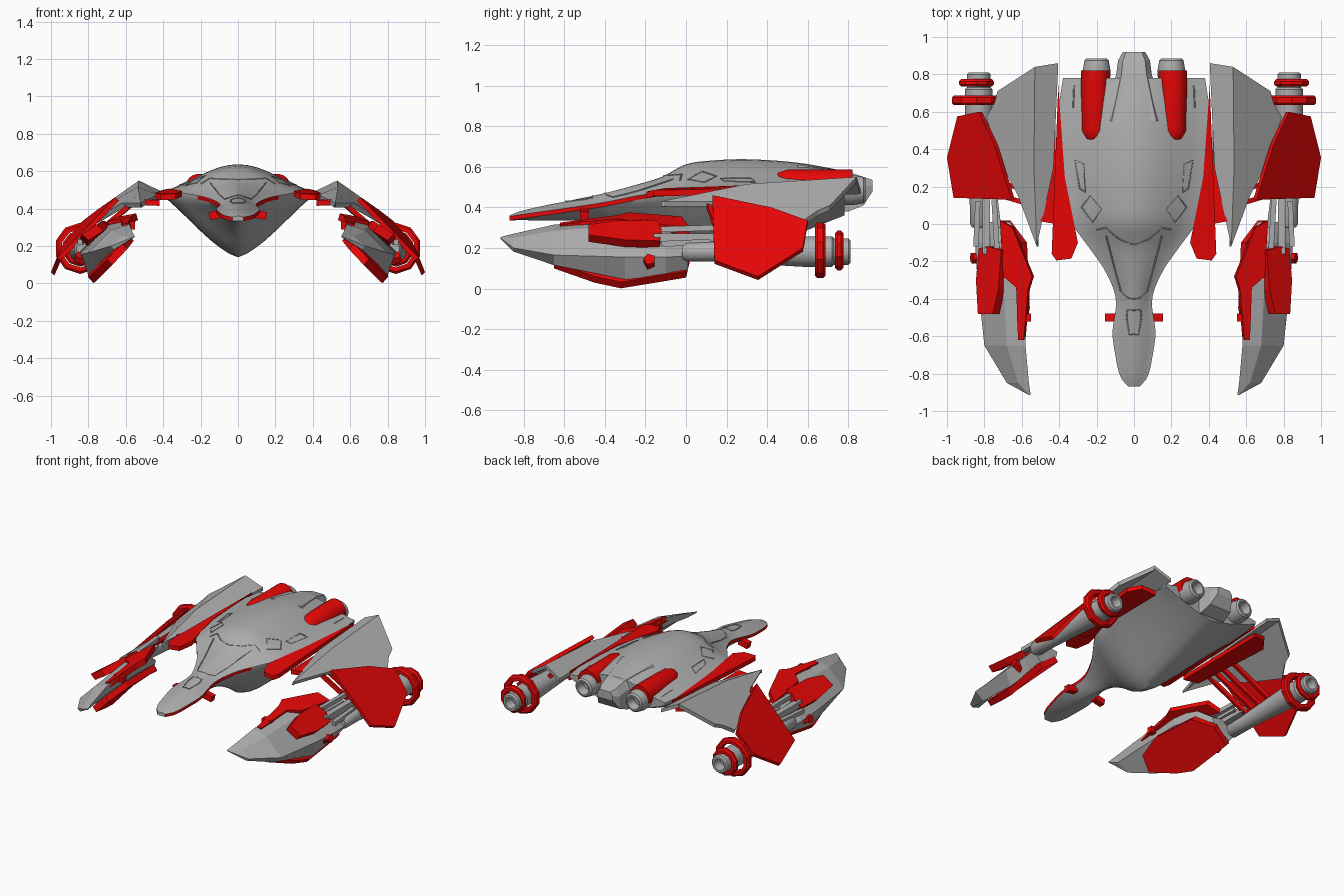
import bpy, bmesh
from math import cos, sin, pi
from mathutils import Vector

if "Cube" in bpy.data.objects:
    bpy.data.objects.remove(bpy.data.objects["Cube"])


def paint(name, rgb):
    m = bpy.data.materials.new(name)
    m.diffuse_color = (*rgb, 1)
    m.use_nodes = True
    m.node_tree.nodes["Principled BSDF"].inputs["Base Color"].default_value = m.diffuse_color
    return m


red = paint("red_paint", (.8, .002, .002))
grey = paint("hull_grey", (.42, .42, .42))


def build(name, verts, faces, mat=grey, mirror=True, smooth=None):
    me = bpy.data.meshes.new(name)
    me.from_pydata([tuple(v) for v in verts], [], faces)
    bm = bmesh.new()
    bm.from_mesh(me)
    bmesh.ops.remove_doubles(bm, verts=bm.verts, dist=1e-5)
    bmesh.ops.recalc_face_normals(bm, faces=bm.faces)
    bm.to_mesh(me)
    bm.free()
    ob = bpy.data.objects.new(name, me)
    bpy.context.collection.objects.link(ob)
    me.materials.append(mat)
    if smooth:
        bpy.ops.object.select_all(action='DESELECT')
        ob.select_set(True)
        bpy.context.view_layer.objects.active = ob
        bpy.ops.object.shade_smooth_by_angle(angle=smooth)
    if mirror:
        ob.modifiers.new("Mirror", 'MIRROR')
    return ob


def loft(name, rings, mat=grey, mirror=True, smooth=None, caps=True):
    n = len(rings[0])
    verts = [p for r in rings for p in r]
    faces = [(i*n + j, i*n + (j+1) % n, (i+1)*n + (j+1) % n, (i+1)*n + j)
             for i in range(len(rings)-1) for j in range(n)]
    if caps:
        faces += [tuple(range(n)), tuple(range(len(verts)-n, len(verts)))]
    return build(name, verts, faces, mat, mirror, smooth)


def plate(name, pts, offset, mat=grey):
    return loft(name, [pts, [Vector(p) + Vector(offset) for p in pts]], mat)


def lathe(name, profile, x, z, n, mat=grey, smooth=0.6, caps=True):
    # revolve (y, radius) points about an axis parallel to y
    rings = [[(x + r*cos(2*pi*(k+.5)/n), y, z + r*sin(2*pi*(k+.5)/n))
              for k in range(n)] for y, r in profile]
    return loft(name, rings, mat, True, smooth, caps)


def beam(name, p, q, r, n=4, mat=grey):
    p, q = Vector(p), Vector(q)
    rot = (q - p).to_track_quat('Z', 'Y')
    ring = [rot @ Vector((r*cos(2*pi*(k+.5)/n), r*sin(2*pi*(k+.5)/n), 0)) for k in range(n)]
    return loft(name, [[p + v for v in ring], [q + v for v in ring]], mat)


# Hull stations: y, half width, top z, edge z, keel z
ST = [(-.87, .03, .36, .345, .335), (-.82, .072, .38, .353, .337),
      (-.70, .10, .408, .37, .335), (-.58, .115, .432, .387, .335), (-.40, .097, .47, .415, .33),
      (-.25, .155, .51, .445, .31), (-.12, .245, .55, .465, .25), (0, .33, .612, .48, .17),
      (.12, .37, .63, .485, .14), (.30, .40, .637, .485, .18),
      (.55, .41, .62, .485, .27), (.78, .38, .58, .485, .36)]


def station(y):
    # cubic interpolation between hull stations
    i = max(k for k in range(len(ST)-1) if y >= ST[k][0] or k == 0)
    a, b = ST[i], ST[i+1]
    p, q = ST[max(i-1, 0)], ST[min(i+2, len(ST)-1)]
    h = b[0] - a[0]
    t = (y - a[0]) / h
    out = []
    for c in range(1, 5):
        m0 = (b[c]-p[c]) / (b[0]-p[0]) * h
        m1 = (q[c]-a[c]) / (q[0]-a[0]) * h
        out.append((2*t**3-3*t*t+1)*a[c] + (t**3-2*t*t+t)*m0
                   + (3*t*t-2*t**3)*b[c] + (t**3-t*t)*m1)
    return out


def top_z(x, y):
    w, zt, ze, zk = station(y)
    t = min(abs(x) / w, 1)
    return ze + .01 + (zt - ze - .01) * max(cos(pi*t/2), 0)**1.5


# Hull: smooth dome above, V keel below, red rim along the nose
S = 8
rings = []
for i in range(45):
    y = -.87 + 1.65*i/44
    w, zt, ze, zk = station(y)
    half = [(w*k/S, zk + (ze-.01-zk)*(k/S)**1.4) for k in range(S+1)]
    half += [(w*k/S, top_z(w*k/S, y)) for k in range(S, -1, -1)]
    full = half + [(-x, z) for x, z in half[-2:0:-1]]
    rings.append([(x, y, z) for x, z in full])
hull = loft("hull", rings, grey, False, 0.7)
hull.data.materials.append(red)
for p in hull.data.polygons:
    c = p.center
    if c.y < -.15 and abs(c.x) > .97*station(c.y)[0]:
        p.material_index = 1

# Tail block between the main engines
loft("tail_block", [[(-w, y, lo), (w, y, lo), (w, y, mid), (w*.7, y, hi), (-w*.7, y, hi), (-w, y, mid)]
     for y, w, lo, mid, hi in [(.55, .17, .36, .55, .61), (.8, .095, .38, .52, .575), (.875, .085, .41, .5, .55),
                               (.92, .06, .48, .51, .535)]], grey, False)

# Panel lines and windows lying on the hull
LINES = {"window_rear": ([(.315, .34), (.27, .32), (.26, .17), (.29, .19)], True),
         "window_front": ([(.235, .15), (.175, .08), (.22, .01), (.28, .09)], True),
         "nose_hatch": ([(0, -.46), (.035, -.46), (.04, -.5), (.025, -.59), (0, -.59)], False),
         "canopy_brow": ([(.2, -.03), (.15, -.02), (.08, -.08), (0, -.11)], False),
         "canopy_frame": ([(.15, -.06), (.10, -.25), (.07, -.36), (.04, -.39), (0, -.40)], False),
         "rear_seam": ([(.32, .74), (.325, .62)], False)}
for name, (pts, cyc) in LINES.items():
    cu = bpy.data.curves.new(name, 'CURVE')
    cu.dimensions = '3D'
    cu.bevel_depth = .004
    cu.bevel_resolution = 0
    cu.materials.append(grey)
    for s in (1, -1):
        sp = cu.splines.new('POLY')
        sp.points.add(len(pts)-1)
        for q, (x, y) in zip(sp.points, pts):
            q.co = (s*x, y, top_z(x, y) + .001, 1)
        sp.use_cyclic_u = cyc
    bpy.context.collection.objects.link(bpy.data.objects.new(name, cu))

# Nose side studs and red shoulder strips
beam("nose_stud", (.08, -.5, .375), (.152, -.5, .36), .03, 4, red)
plate("shoulder_strip", [(.405, .74, .50), (.44, -.16, .485), (.415, -.195, .475), (.335, -.185, .48),
                         (.30, -.10, .495), (.37, .25, .507)], (0, 0, -.03), red)

# Main engines
lathe("engine_cowl", [(.428, .002), (.433, .035), (.455, .062), (.50, .077), (.82, .077)], .207, .51, 20, red)
lathe("engine_nozzle", [(.78, .074), (.82, .076), (.875, .066), (.885, .055), (.885, .045), (.83, .03)],
      .2, .485, 16)

# Wings: inner and outer faces meeting on a ridge
plate("wing_inner", [(.52, -.12, .43), (.535, .3, .515), (.53, .84, .55), (.405, .86, .49), (.43, .3, .475)],
      (0, 0, -.025))
plate("wing_outer", [(.52, -.12, .43), (.535, .3, .515), (.53, .84, .55), (.73, .71, .41), (.745, .65, .385),
                     (.79, .57, .33), (.70, .3, .385), (.62, .15, .43)], (-.01, 0, -.025))
plate("wing_underside", [(.42, .0, .445), (.53, .02, .45), (.58, .62, .46), (.52, .7, .47), (.42, .72, .45)],
      (0, 0, -.03), red)

# Side armour plate, struts and outboard engine
plate("side_armour", [(.655, .13, .46), (.745, .42, .40), (.83, .6, .335), (.945, .575, .2), (1.0, .355, .06),
                      (.965, .14, .14)], (-.018, 0, -.018), red)
for i, y in enumerate((.08, .15, .22, .32)):
    beam("support_strut_%d" % i, (.54, y + .02, .45), (.81, y + .1, .22), .018, 4, red)
lathe("outboard_engine", [(-.02, .035), (.0, .048), (.15, .05), (.58, .075), (.72, .075), (.73, .065), (.80, .065),
                          (.81, .055), (.81, .04), (.75, .03)], .83, .182, 14)
for name, y0, y1, r in (("ring_large", .635, .688, .137), ("ring_small", .735, .775, .098)):
    k = r - .035
    lathe(name, [(y0, k), (y0, r-.012), (y0+.012, r), (y1-.012, r), (y1, r-.012), (y1, k), (y0, k)],
          .843, .188, 10, red, None, False)

# Connecting rods between outboard engine and claw
for i, (p, q, r) in enumerate([((.73, -.18, .29), (.75, .16, .30), .02), ((.79, -.16, .25), (.79, .18, .25), .03),
                               ((.845, -.12, .22), (.835, .12, .23), .02), ((.71, -.1, .23), (.74, .14, .25), .015)]):
    beam("claw_rod_%d" % i, p, q, r)

# Claw: tilted blade tapering to a point
CLAW = [(-.915, [(.552, .254), (.556, .254), (.56, .25), (.558, .247), (.553, .248)]),
        (-.85, [(.562, .27), (.62, .25), (.68, .2), (.66, .182), (.58, .23)]),
        (-.65, [(.58, .315), (.68, .285), (.80, .165), (.735, .115), (.59, .25)]),
        (-.30, [(.59, .34), (.70, .31), (.837, .155), (.80, .045), (.59, .265)]),
        (-.10, [(.62, .30), (.72, .29), (.85, .155), (.80, .065), (.62, .235)]),
        (.01, [(.66, .22), (.73, .23), (.857, .16), (.80, .09), (.67, .18)])]
loft("claw_blade", [[(x, y, z) for x, z in ring] for y, ring in CLAW])
plate("claw_underplate", [(.70, -.65, .13), (.77, -.45, .06), (.80, -.32, .032), (.81, .0, .085), (.69, .02, .17),
                          (.60, -.1, .25), (.585, -.45, .26), (.62, -.62, .215)], (-.028, 0, -.031), red)
plate("claw_inner_fin", [(.717, .02, .30), (.65, -.02, .355), (.545, -.28, .375), (.567, -.35, .36), (.59, -.62, .325),
                         (.62, -.62, .315), (.63, -.34, .345), (.70, -.28, .335)], (-.01, 0, -.035), red)
plate("claw_outer_fin", [(.78, -.12, .29), (.71, -.14, .335), (.725, -.35, .335), (.755, -.48, .315), (.835, -.48, .265),
                         (.845, -.3, .24), (.83, -.13, .235)], (-.035, 0, -.035), red)
beam("claw_fin_stud", (.55, -.5, .31), (.625, -.5, .31), .03, 4, red)
beam("claw_side_stud", (.80, -.18, .12), (.868, -.18, .145), .03, 5, red)
